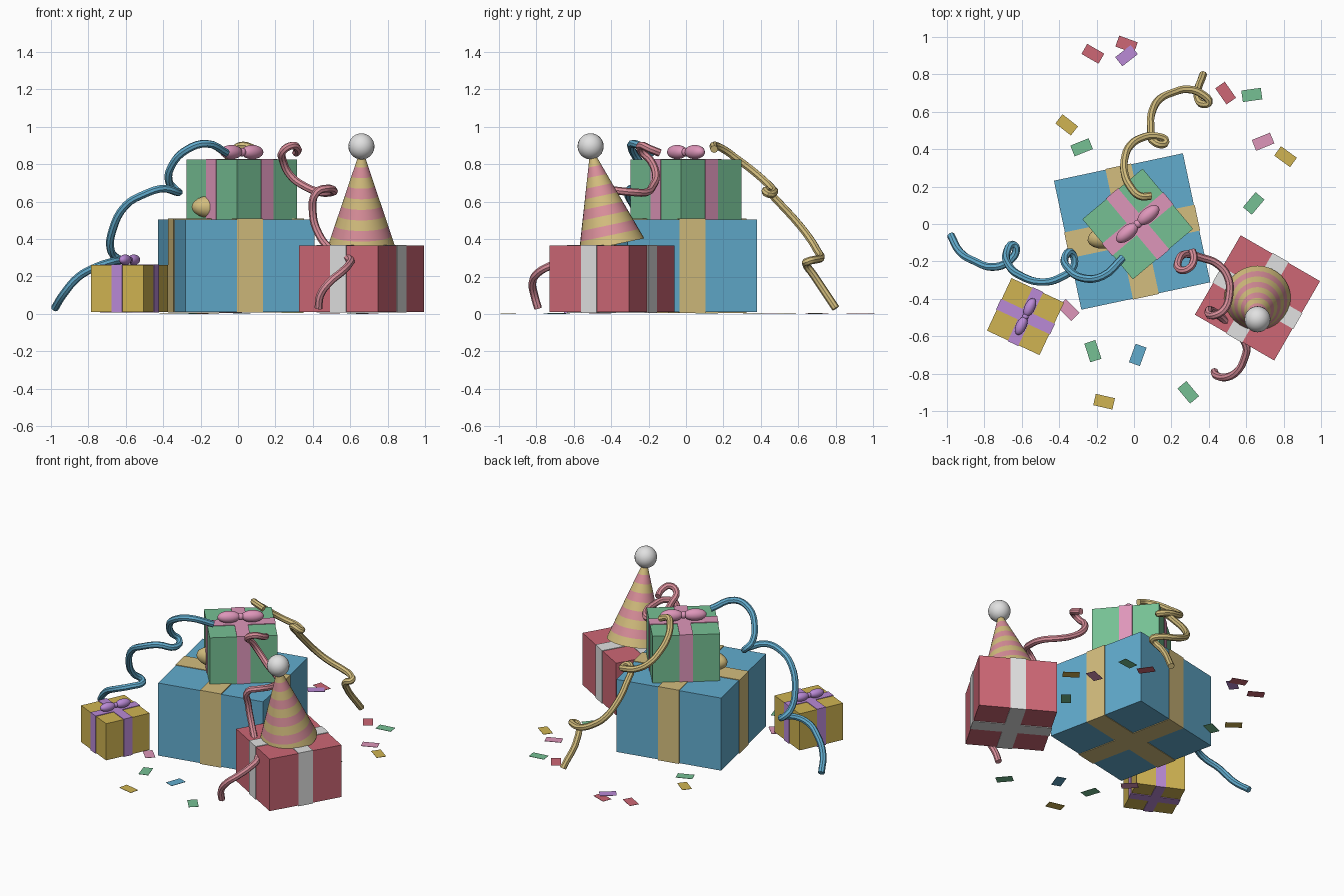
import bpy
import bmesh
from math import radians
from mathutils import Matrix, Vector

default = bpy.data.objects.get("Cube")
if default:
    bpy.data.objects.remove(default, do_unlink=True)


def make_material(name, red, green, blue):
    """Flat colour given as display values, stored as linear."""
    linear = [((c / 255 + 0.055) / 1.055) ** 2.4 for c in (red, green, blue)]
    mat = bpy.data.materials.new(name)
    mat.use_nodes = True
    mat.diffuse_color = (*linear, 1)
    shader = mat.node_tree.nodes["Principled BSDF"]
    shader.inputs["Base Color"].default_value = (*linear, 1)
    return mat


BLUE = make_material("sky blue", 98, 172, 206)
GREEN = make_material("leaf green", 118, 192, 148)
RED = make_material("berry red", 205, 103, 117)
GOLD = make_material("gold", 208, 180, 82)
TAN = make_material("pale gold", 212, 190, 126)
PINK = make_material("orchid pink", 222, 150, 186)
PURPLE = make_material("lilac", 186, 138, 214)
WHITE = make_material("white", 225, 225, 225)
ROSE = make_material("rose", 218, 143, 155)


def add_mesh(name, bm, *mats):
    mesh = bpy.data.meshes.new(name)
    bm.normal_update()
    bm.to_mesh(mesh)
    bm.free()
    for mat in mats:
        mesh.materials.append(mat)
    obj = bpy.data.objects.new(name, mesh)
    bpy.context.collection.objects.link(obj)
    return obj


def smooth(obj):
    bpy.ops.object.select_all(action='DESELECT')
    obj.select_set(True)
    bpy.context.view_layer.objects.active = obj
    bpy.ops.object.shade_smooth_by_angle(angle=radians(40))


def add_cuboid(bm, size, frame):
    bmesh.ops.create_cube(bm, size=1, matrix=frame @ Matrix.Diagonal((*size, 1)))


def add_ellipsoid(bm, radii, offset, frame):
    place = frame @ Matrix.Translation(offset) @ Matrix.Diagonal((*radii, 1))
    bmesh.ops.create_uvsphere(bm, u_segments=20, v_segments=12, radius=1, matrix=place)


def gift(name, x, y, bottom, top, side, angle, paper, ribbon, has_bow=True):
    """Wrapped box with two crossing ribbons and a two-lobed bow."""
    height = top - bottom
    turn = Matrix.Rotation(radians(angle), 4, 'Z')
    middle = Matrix.Translation((x, y, (bottom + top) / 2)) @ turn

    bm = bmesh.new()
    add_cuboid(bm, (side, side, height), middle)
    add_mesh(name + "_box", bm, paper)

    # Ribbons stand slightly proud of the paper all the way round
    bm = bmesh.new()
    lip = 0.008
    width = side / 5
    add_cuboid(bm, (width, side + lip, height + lip), middle)
    add_cuboid(bm, (side + lip, width, height + lip), middle)
    add_mesh(name + "_ribbon", bm, ribbon)

    if not has_bow:
        return
    bm = bmesh.new()
    lid = Matrix.Translation((x, y, top)) @ turn
    lift = side * 0.095
    for sign in (-1, 1):
        add_ellipsoid(bm, Vector((0.17, 0.09, 0.09)) * side,
                      (sign * side * 0.175, 0, lift), lid)
    add_ellipsoid(bm, Vector((1, 1, 1)) * side * 0.055, (0, 0, lift), lid)
    smooth(add_mesh(name + "_bow", bm, ribbon))


# Gift boxes
gift("large_gift", -0.01, -0.04, 0.01, 0.505, 0.705, 12, BLUE, TAN)
gift("stacked_gift", 0.02, 0, 0.505, 0.825, 0.42, 40, GREEN, PINK)
gift("hat_gift", 0.66, -0.395, 0.01, 0.365, 0.49, -30, RED, WHITE, has_bow=False)
gift("small_gift", -0.58, -0.495, 0.01, 0.26, 0.31, 65, GOLD, PURPLE)

# Striped party hat, leaning toward the front
hat_frame = Matrix.Translation((0.66, -0.397, 0.367)) @ Matrix.Rotation(radians(12), 4, 'X')
HAT_HEIGHT, HAT_RADIUS, BANDS = 0.54, 0.178, 10
bm = bmesh.new()
for band in range(BANDS):
    low, high = band / BANDS, (band + 1) / BANDS
    frame = hat_frame @ Matrix.Translation((0, 0, HAT_HEIGHT * (low + high) / 2))
    before = set(bm.faces)
    bmesh.ops.create_cone(bm, cap_ends=(band == 0), segments=32,
                          radius1=HAT_RADIUS * (1 - low),
                          radius2=max(HAT_RADIUS * (1 - high), 0.001),
                          depth=HAT_HEIGHT / BANDS, matrix=frame)
    for face in set(bm.faces) - before:
        face.material_index = band % 2
# Remove the inner disc left by the first band, then weld the bands
inner = [f for f in bm.faces if len(f.verts) > 4
         and (hat_frame.inverted() @ f.calc_center_median()).z > 0.01]
bmesh.ops.delete(bm, geom=inner, context='FACES_ONLY')
bmesh.ops.remove_doubles(bm, verts=bm.verts, dist=0.0001)
smooth(add_mesh("party_hat", bm, TAN, ROSE))

# Pompom on the hat tip
bm = bmesh.new()
add_ellipsoid(bm, (0.07, 0.07, 0.07), (0, 0, HAT_HEIGHT), hat_frame)
smooth(add_mesh("hat_pompom", bm, WHITE))


def streamer(name, mat, points):
    """Curled tube through the given points."""
    curve = bpy.data.curves.new(name, 'CURVE')
    curve.dimensions = '3D'
    curve.bevel_depth = 0.021
    curve.bevel_resolution = 2
    curve.resolution_u = 4
    curve.use_fill_caps = True
    spline = curve.splines.new('BEZIER')
    spline.bezier_points.add(len(points) - 1)
    for knot, place in zip(spline.bezier_points, points):
        knot.co = place
        knot.handle_left_type = knot.handle_right_type = 'AUTO'
    curve.materials.append(mat)
    obj = bpy.data.objects.new(name, curve)
    bpy.context.collection.objects.link(obj)
    bpy.ops.object.select_all(action='DESELECT')
    obj.select_set(True)
    bpy.context.view_layer.objects.active = obj
    bpy.ops.object.convert(target='MESH')
    smooth(bpy.context.view_layer.objects.active)


# Curled streamers
streamer("blue_streamer", BLUE, [
    (-.98, -.06, .03), (-.93, -.15, .11), (-.85, -.2, .2), (-.76, -.23, .25),
    (-.67, -.2, .28), (-.63, -.13, .29), (-.65, -.11, .3), (-.68, -.15, .34),
    (-.67, -.22, .45), (-.6, -.28, .58), (-.5, -.31, .64), (-.4, -.29, .67),
    (-.32, -.22, .65), (-.34, -.15, .67), (-.37, -.18, .71), (-.35, -.24, .8),
    (-.27, -.29, .88), (-.17, -.28, .91), (-.06, -.18, .86)])

streamer("gold_streamer", TAN, [
    (.09, .15, .88), (.03, .15, .9), (-.02, .2, .88), (-.05, .27, .83),
    (-.05, .35, .77), (-.02, .42, .71), (.04, .46, .67), (.12, .47, .65),
    (.17, .44, .64), (.12, .43, .66), (.09, .52, .57), (.1, .61, .47),
    (.14, .67, .39), (.2, .7, .34), (.29, .72, .3), (.37, .69, .29),
    (.4, .65, .28), (.37, .64, .27), (.34, .68, .21), (.37, .8, .03)])

streamer("rose_streamer", ROSE, [
    (.31, -.14, .86), (.32, -.19, .88), (.29, -.24, .9), (.24, -.24, .87),
    (.24, -.19, .82), (.28, -.16, .74), (.36, -.18, .68), (.44, -.21, .65),
    (.5, -.28, .65), (.51, -.38, .66), (.48, -.46, .67), (.42, -.49, .65),
    (.4, -.46, .54), (.43, -.47, .43), (.5, -.53, .34), (.6, -.65, .29),
    (.59, -.72, .26), (.55, -.79, .22), (.49, -.82, .17), (.44, -.81, .1),
    (.43, -.79, .03)])

# Paper confetti on the floor: x, y, turn in degrees
confetti = {
    RED: [(-.22, .91, -30), (-.04, .96, -20), (.49, .7, -55)],
    PURPLE: [(-.04, .9, 38)],
    GOLD: [(-.36, .53, -38), (.81, .36, -36), (-.16, -.95, -13)],
    GREEN: [(-.28, .41, 22), (.63, .69, 8), (.64, .11, 50),
            (-.22, -.68, -72), (.29, -.9, -50)],
    PINK: [(.69, .44, 22), (-.35, -.46, -45)],
    BLUE: [(.02, -.7, 70)],
}
for mat, pieces in confetti.items():
    bm = bmesh.new()
    for i, (x, y, angle) in enumerate(pieces):
        frame = Matrix.Translation((x, y, 0.001 * (i + 1)))
        frame = frame @ Matrix.Rotation(radians(angle), 4, 'Z')
        if mat == PURPLE:
            frame.translation.z += 0.004
        add_cuboid(bm, (0.105, 0.062, 0.002), frame)
    add_mesh("confetti_" + mat.name.replace(" ", "_"), bm, mat)
